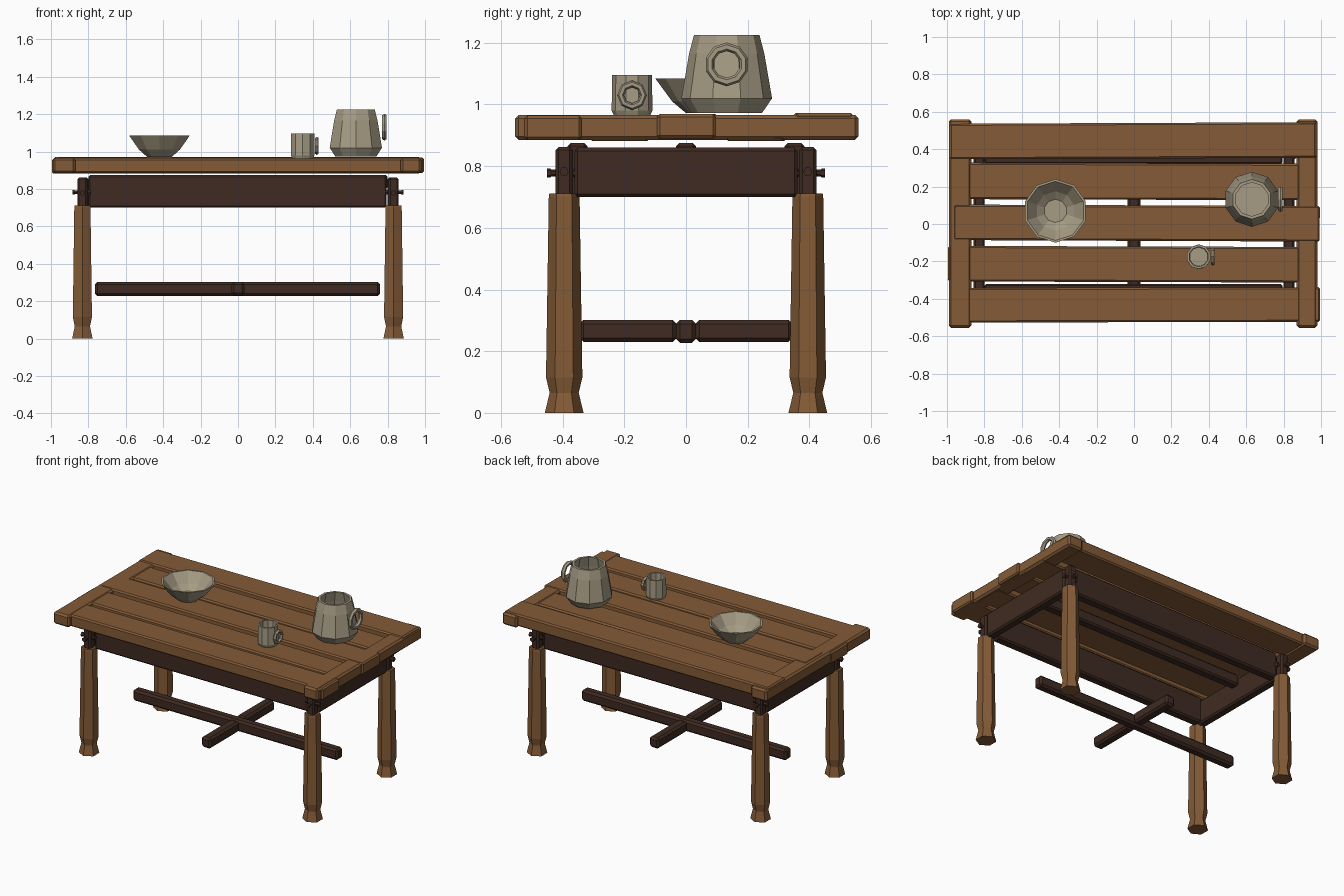
import bpy, bmesh, math
from mathutils import Matrix

if "Cube" in bpy.data.objects:
    bpy.data.objects.remove(bpy.data.objects["Cube"])


def material(name, rgb):
    m = bpy.data.materials.new(name)
    m.diffuse_color = (*rgb, 1)
    m.use_nodes = True
    m.node_tree.nodes["Principled BSDF"].inputs["Base Color"].default_value = m.diffuse_color
    return m


WOOD = material("oak", (0.23, 0.105, 0.038))
DARK = material("dark_oak", (0.05, 0.024, 0.016))
CLAY = material("stoneware", (0.38, 0.33, 0.23))


def add(name, bm, mat):
    bmesh.ops.recalc_face_normals(bm, faces=bm.faces)
    me = bpy.data.meshes.new(name)
    bm.to_mesh(me)
    bm.free()
    me.materials.append(mat)
    ob = bpy.data.objects.new(name, me)
    bpy.context.collection.objects.link(ob)
    return ob


def board(name, x, y, z, mat, bevel=0.01, turn=0):
    """Chamfered box from (min, max) ranges."""
    bm = bmesh.new()
    size = [b - a for a, b in (x, y, z)]
    bmesh.ops.create_cube(bm, size=1, matrix=Matrix.Diagonal((*size, 1)))
    bmesh.ops.bevel(bm, geom=bm.edges[:], offset=bevel, segments=1,
                    affect='EDGES', profile=0.5)
    ob = add(name, bm, mat)
    ob.location = [(a + b) / 2 for a, b in (x, y, z)]
    ob.rotation_euler.z = turn
    return ob


def lathe(name, profile, sides, loc, mat):
    """Faceted turned shape, capped at both profile ends, vertex facing +y."""
    bm = bmesh.new()
    rings = []
    for r, z in profile:
        rings.append([bm.verts.new((r * math.sin(2 * math.pi * i / sides),
                                    r * math.cos(2 * math.pi * i / sides), z))
                      for i in range(sides)])
    for a, b in zip(rings, rings[1:]):
        for i in range(sides):
            j = (i + 1) % sides
            bm.faces.new((a[i], a[j], b[j], b[i]))
    bm.faces.new(rings[0])
    bm.faces.new(rings[-1])
    ob = add(name, bm, mat)
    ob.location = loc
    return ob


def ring(name, loc, major, minor, sides, mat):
    """Low-poly ring handle lying in the yz plane."""
    bpy.ops.mesh.primitive_torus_add(location=loc, rotation=(0, math.pi / 2, 0),
                                     major_segments=sides, minor_segments=6,
                                     major_radius=major, minor_radius=minor)
    ob = bpy.context.object
    ob.name = name
    ob.data.materials.append(mat)


# Table top: end boards and five planks
board("end_board_left", (-0.99, -0.87), (-0.555, 0.56), (0.885, 0.966), WOOD, 0.012)
board("end_board_right", (0.87, 0.98), (-0.555, 0.56), (0.885, 0.966), WOOD, 0.012)
planks = [("plank_front", -0.975, 0.995, -0.525, -0.34, 0.964, 0.002),
          ("plank_front_inner", -0.995, 0.97, -0.31, -0.12, 0.961, -0.003),
          ("plank_middle", -0.965, 0.993, -0.09, 0.10, 0.969, -0.004),
          ("plank_back_inner", -0.97, 0.975, 0.13, 0.325, 0.961, -0.003),
          ("plank_back", -0.985, 0.975, 0.35, 0.54, 0.972, 0.004)]
for name, x0, x1, y0, y1, top, turn in planks:
    board(name, (x0, x1), (y0, y1), (top - 0.079, top), WOOD, 0.009, turn)

# Apron frame and centre rail
for s, side in ((-1, "front"), (1, "back")):
    y = 0.352 * s
    board("apron_" + side, (-0.80, 0.795), (y - 0.032, y + 0.032), (0.70, 0.875), DARK)
for s, side in ((-1, "left"), (1, "right")):
    x = 0.828 * s
    board("apron_" + side, (x - 0.03, x + 0.03), (-0.362, 0.362), (0.70, 0.86), DARK)
board("centre_rail", (-0.80, 0.80), (-0.032, 0.032), (0.80, 0.875), DARK)

# Cross stretchers: one long bar, two short halves
board("stretcher_long", (-0.765, 0.76), (-0.032, 0.032), (0.227, 0.302), DARK, 0.013)
for s, side in ((-1, "front"), (1, "back")):
    ys = sorted((0.03 * s, 0.345 * s))
    board("stretcher_" + side, (-0.034, 0.034), ys, (0.23, 0.302), DARK, 0.013)

# Legs with tenon posts and cross pegs
leg_profile = [(0.063, 0), (0.047, 0.065), (0.059, 0.115), (0.05, 0.70), (0.048, 0.712)]
peg_profile = [(0.015, -0.05), (0.015, -0.04), (0.011, -0.035),
               (0.011, 0.035), (0.015, 0.04), (0.015, 0.05)]
for sx, lr in ((-1, "left"), (1, "right")):
    for sy, fb in ((-1, "front"), (1, "back")):
        x, y = 0.832 * sx, 0.395 * sy
        tag = fb + "_" + lr
        lathe("leg_" + tag, leg_profile, 6, (x, y, 0), WOOD)
        board("tenon_" + tag, (x - 0.027, x + 0.027), (y - 0.028, y + 0.028),
              (0.69, 0.862), DARK)
        p = lathe("peg_x_" + tag, peg_profile, 6, (x + 0.004 * sx, y, 0.782), DARK)
        p.rotation_euler.y = math.pi / 2
        p = lathe("peg_y_" + tag, peg_profile, 6, (x, y + 0.006 * sy, 0.778), DARK)
        p.rotation_euler.x = math.pi / 2

# Bowl, mug and jug: outer wall up, inner wall down
lathe("bowl", [(0.07, 0.972), (0.115, 1.01), (0.17, 1.085),
               (0.158, 1.085), (0.105, 1.02), (0.062, 0.99)],
      10, (-0.42, 0.07, 0), CLAY)
lathe("mug", [(0.058, 0.962), (0.066, 0.98), (0.065, 1.096),
              (0.053, 1.096), (0.05, 0.98)],
      10, (0.346, -0.175, 0), CLAY)
lathe("jug", [(0.115, 0.973), (0.147, 1.02), (0.122, 1.165), (0.106, 1.226),
              (0.09, 1.226), (0.105, 1.16), (0.128, 1.02), (0.10, 0.99)],
      10, (0.63, 0.132, 0), CLAY)
ring("mug_handle", (0.422, -0.175, 1.03), 0.037, 0.011, 8, CLAY)
ring("jug_handle", (0.783, 0.132, 1.13), 0.057, 0.014, 10, CLAY)
